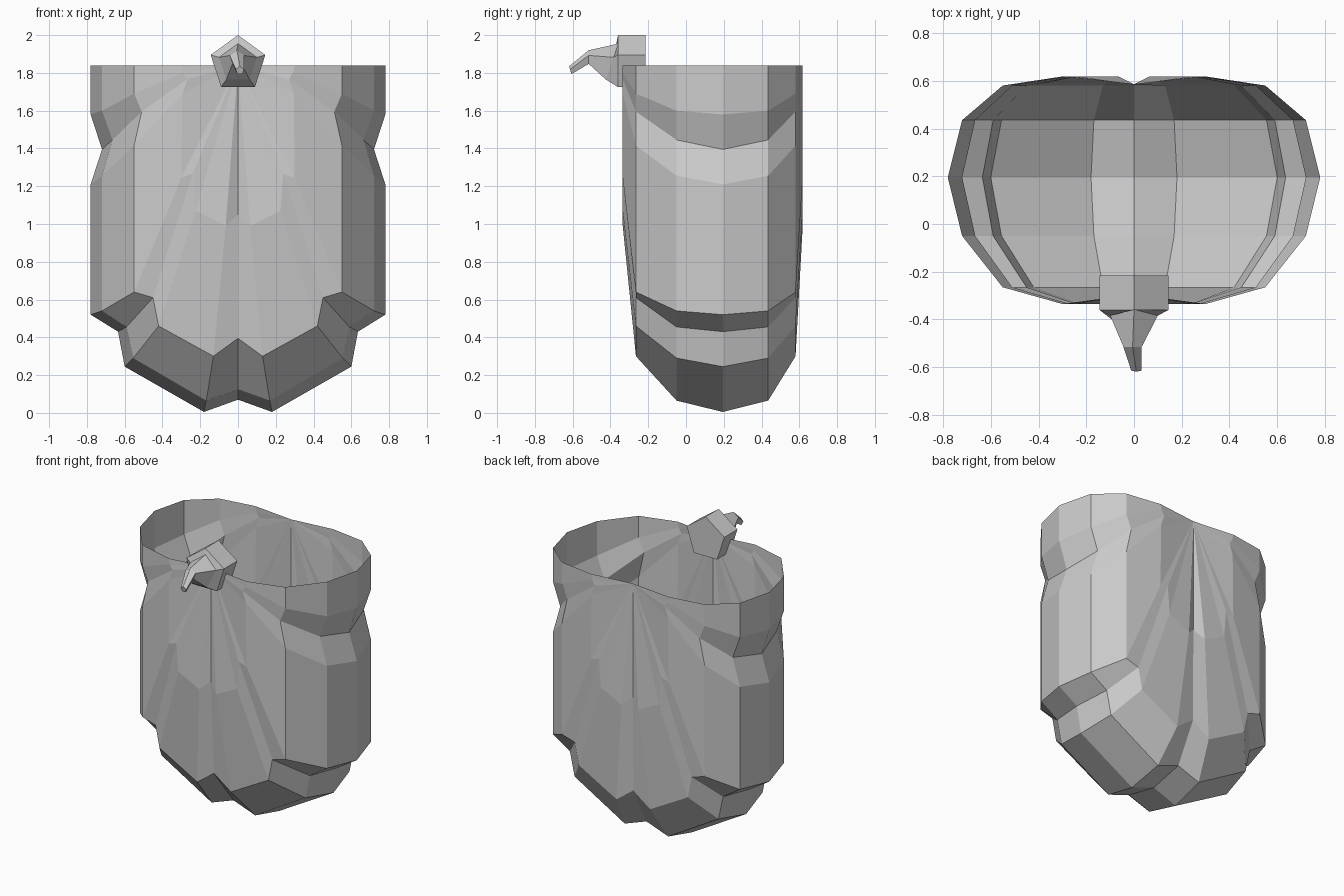
import bpy, bmesh, math

if "Cube" in bpy.data.objects:
    bpy.data.objects.remove(bpy.data.objects["Cube"])


def finish(bm, name):
    bmesh.ops.recalc_face_normals(bm, faces=bm.faces)
    me = bpy.data.meshes.new(name)
    bm.to_mesh(me)
    bm.free()
    ob = bpy.data.objects.new(name, me)
    bpy.context.collection.objects.link(ob)
    return ob


# Half sections (x, z) of the pleated pouch, from rim down to centre groove
middle = [(.78, 1.84), (.78, 1.58), (.72, 1.395), (.78, 1.21), (.78, .52),
          (.635, .43), (.60, .245), (.18, .005), (0, .07)]
shoulder = [(.72, 1.84), (.72, 1.60), (.665, 1.445), (.72, 1.255), (.72, .54),
            (.59, .455), (.555, .29), (.168, .065), (0, .125)]
side = [(.55, 1.84), (.55, 1.69), (.51, 1.595), (.55, 1.415), (.55, .64),
        (.45, .61), (.42, .46), (.13, .30), (0, .395)]
face = [(.30, 1.84), (.29, 1.80), (.27, 1.765), (.295, 1.69), (.30, 1.245),
        (.24, 1.265), (.225, 1.07), (.065, .99), (0, 1.05)]
rings = [(-.335, face), (-.265, side), (-.05, shoulder), (.195, middle),
         (.435, shoulder), (.58, side), (.618, face)]

# Pouch: open shell gathered to a point at front and back
bm = bmesh.new()
loops = []
for y, section in rings:
    full = section + [(-x, z) for x, z in reversed(section[:-1])]
    loop = []
    for x, z in full:
        inset = .035 if section is face and x == 0 else 0
        loop.append(bm.verts.new((x, y + (inset if y < 0 else -inset), z)))
    loops.append(loop)
for a, b in zip(loops, loops[1:]):
    for i in range(len(a) - 1):
        bm.faces.new((a[i], a[i + 1], b[i + 1], b[i]))
for y, loop in ((-.295, loops[0]), (.585, loops[-1])):
    pole = bm.verts.new((0, y, 1.84))
    for i in range(len(loop) - 1):
        bm.faces.new((pole, loop[i], loop[i + 1]))
finish(bm, "pleated_pouch")

# Knot: pentagonal block drawn out into a drooping tail
# (x, y, z, radius, forward lean of the lower edge)
stations = [(0, -.215, 1.848, .152, 0), (0, -.36, 1.848, .152, 0),
            (0, -.395, 1.85, .105, .35), (-.006, -.515, 1.88, .04, 0),
            (.01, -.612, 1.812, .023, -.3)]
bm = bmesh.new()
loops = []
for cx, cy, cz, r, lean in stations:
    loop = []
    for k in range(5):
        a = math.radians(90 + 72 * k)
        dz = r * math.sin(a)
        loop.append(bm.verts.new((cx + r * math.cos(a), cy + lean * dz, cz + dz)))
    loops.append(loop)
for a, b in zip(loops, loops[1:]):
    for k in range(5):
        j = (k + 1) % 5
        bm.faces.new((a[k], a[j], b[j], b[k]))
bm.faces.new(loops[0])
bm.faces.new(loops[-1])
finish(bm, "knot_with_tail")
